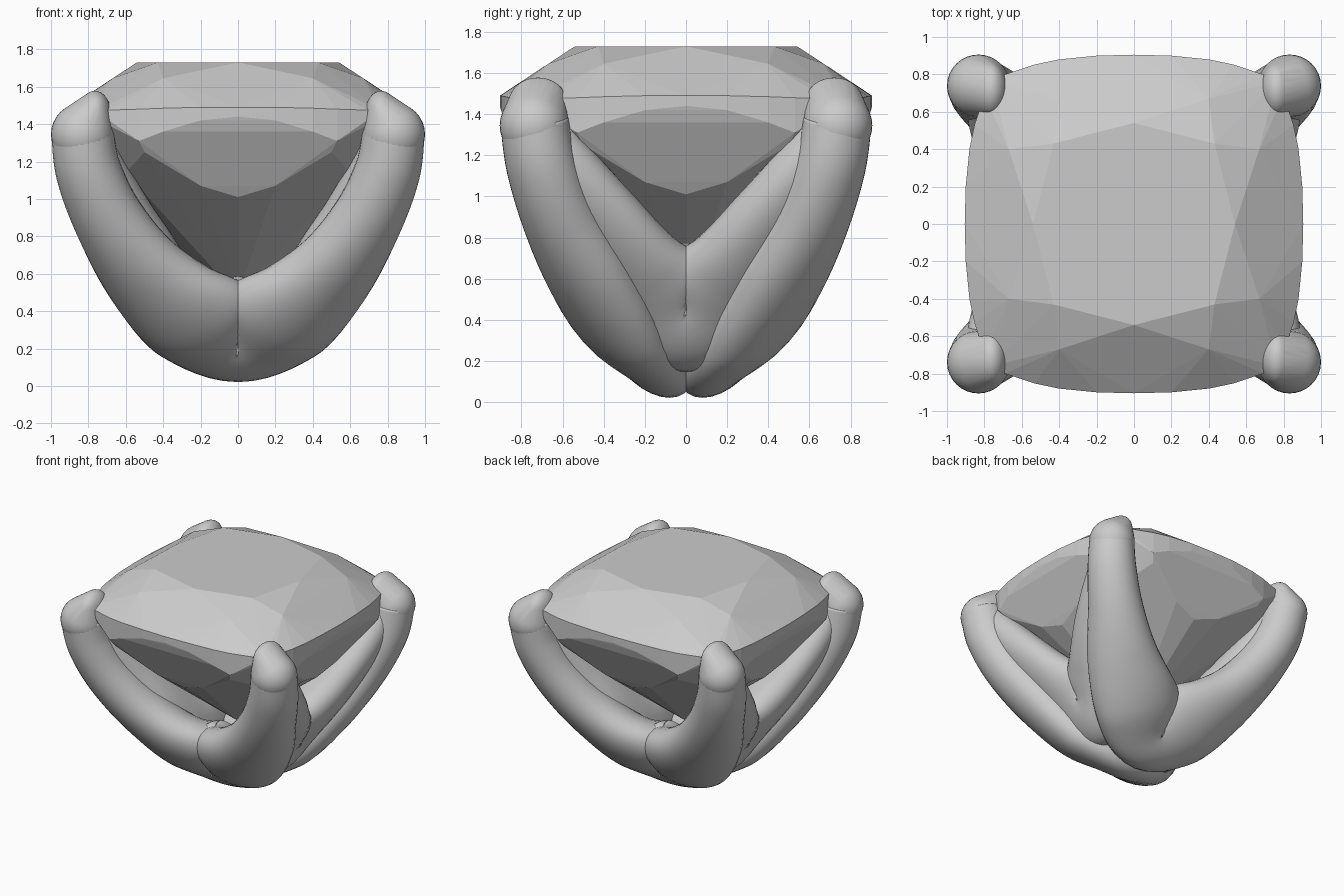
import bpy, bmesh, math
from mathutils import Vector, Matrix

if "Cube" in bpy.data.objects:
    bpy.data.objects.remove(bpy.data.objects["Cube"])


def finish(bm, name, smooth):
    bmesh.ops.recalc_face_normals(bm, faces=bm.faces[:])
    for f in bm.faces:
        f.smooth = smooth
    me = bpy.data.meshes.new(name)
    bm.to_mesh(me)
    bm.free()
    ob = bpy.data.objects.new(name, me)
    bpy.context.collection.objects.link(ob)
    return ob


def hull(bm):
    bmesh.ops.delete(bm, geom=bm.edges[:], context="EDGES_FACES")
    res = bmesh.ops.convex_hull(bm, input=bm.verts[:])
    loose = {g for g in res["geom_interior"] + res["geom_unused"]
             if isinstance(g, bmesh.types.BMVert)}
    bmesh.ops.delete(bm, geom=list(loose), context="VERTS")


def catmull(p, steps):
    out = []
    for i in range(len(p) - 1):
        a, b, c, d = p[max(i - 1, 0)], p[i], p[i + 1], p[min(i + 2, len(p) - 1)]
        for k in range(steps):
            t = k / steps
            out.append([0.5 * (2 * q + (r - o) * t + (2 * o - 5 * q + 4 * r - s) * t * t
                               + (3 * q - o - 3 * r + s) * t ** 3)
                        for o, q, r, s in zip(a, b, c, d)])
    return out + [list(p[-1])]


def sweep(name, half, axis, segs=32):
    """Oval bar through half path (x, y, z, long, short radius), mirrored in axis."""
    mirrored = [tuple(-v if i == axis else v for i, v in enumerate(p)) for p in half[:0:-1]]
    path = catmull(mirrored + half, 8)
    bm = bmesh.new()
    rings = []
    for i, (x, y, z, a, b) in enumerate(path):
        t = Vector(path[min(i + 1, len(path) - 1)][:3]) - Vector(path[max(i - 1, 0)][:3])
        t.normalize()
        n = Vector((x / 0.69, y / 0.55, (z - 1.4) * 0.22))
        n = (n - t * n.dot(t)).normalized()
        m = t.cross(n)
        rings.append([bm.verts.new(Vector((x, y, z)) + m * a * math.cos(u) + n * b * math.sin(u))
                      for u in (2 * math.pi * k / segs for k in range(segs))])
    for r, s in zip(rings, rings[1:]):
        for k in range(segs):
            j = (k + 1) % segs
            bm.faces.new((r[k], r[j], s[j], s[k]))
    bm.faces.new(rings[0])
    bm.faces.new(rings[-1])
    return finish(bm, name, True)


# cushion-cut stone: hull of table, crown, girdle and pavilion corners
octant = [
    (0, .54, 1.73), (.43, .43, 1.73), (.4, .67, 1.645),
    (0, .905, 1.49), (.2, .9, 1.49), (.4, .88, 1.485), (.53, .853, 1.48),
    (.69, .8, 1.475), (.76, .76, 1.475),
    (0, .905, 1.44), (.2, .9, 1.42), (.4, .88, 1.36), (.53, .853, 1.31),
    (.69, .8, 1.42), (.76, .76, 1.43),
    (0, .69, 1.01), (.2, .725, 1.07), (.5, .815, 1.25), (.6, .6, 1.14), (0, 0, .48)]
points = {(sx * p, sy * q, z) for x, y, z in octant for p, q in ((x, y), (y, x))
          for sx in (1, -1) for sy in (1, -1)}
bm = bmesh.new()
for p in sorted(points):
    bm.verts.new(p)
bmesh.ops.remove_doubles(bm, verts=bm.verts[:], dist=1e-4)
hull(bm)
finish(bm, "stone", False)

# front and back prong bars, swooping down to the foot
for s, name in ((-1, "front_prongs"), (1, "back_prongs")):
    sweep(name, [(0, s * .19, .305, .32, .19), (.25, s * .325, .385, .325, .19),
                 (.5, s * .465, .61, .265, .185), (.69, s * .61, .89, .205, .175),
                 (.8, s * .7, 1.15, .18, .17), (.832, s * .737, 1.36, .166, .166)], 0)

# higher side bars joining the prongs
for s, name in ((-1, "left_side_bar"), (1, "right_side_bar")):
    sweep(name, [(s * .37, 0, .46, .33, .18), (s * .45, .2, .6, .295, .18),
                 (s * .62, .41, .89, .23, .16), (s * .73, .57, 1.13, .17, .14),
                 (s * .79, .69, 1.34, .11, .11)], 1)

# rounded claw tips bent over the stone
for sx in (-1, 1):
    for sy in (-1, 1):
        bm = bmesh.new()
        for c, r in (((.832, .738, 1.345), (.168, .168, .168)),
                     ((.765, .72, 1.46), (.085, .14, .118))):
            mat = Matrix.Translation((sx * c[0], sy * c[1], c[2])) @ Matrix.Diagonal((*r, 1))
            bmesh.ops.create_uvsphere(bm, u_segments=32, v_segments=16, radius=1, matrix=mat)
        hull(bm)
        finish(bm, "claw_tip", True)
